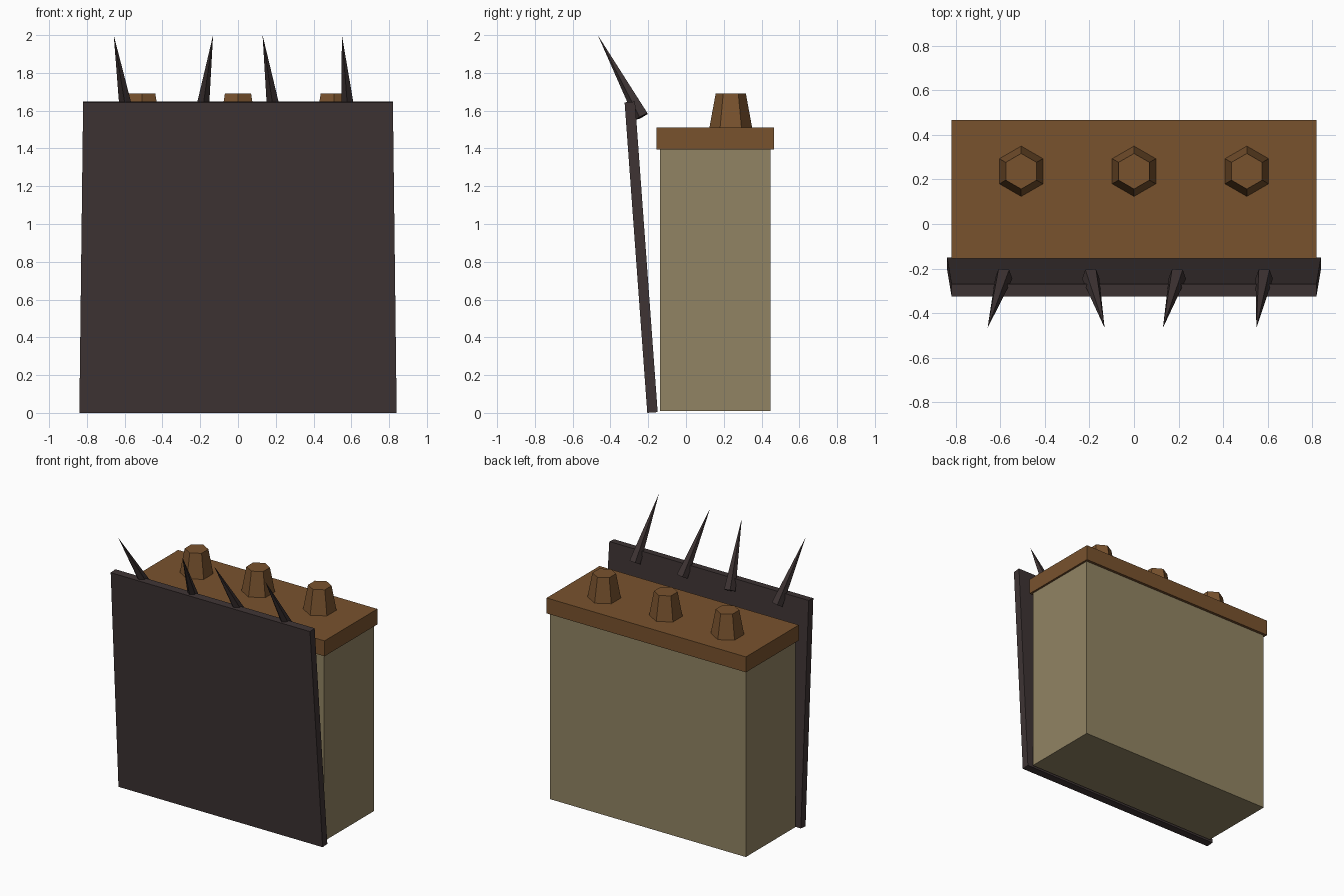
import bpy, bmesh, math
from mathutils import Vector

if "Cube" in bpy.data.objects:
    bpy.data.objects.remove(bpy.data.objects["Cube"])


def material(name, rgb):
    m = bpy.data.materials.new(name)
    m.diffuse_color = (*rgb, 1)
    m.use_nodes = True
    m.node_tree.nodes["Principled BSDF"].inputs["Base Color"].default_value = m.diffuse_color
    return m


STONE = material("tan stone", (0.285, 0.23, 0.125))
WOOD = material("brown wood", (0.19, 0.085, 0.027))
IRON = material("dark iron", (0.048, 0.034, 0.034))


def finish(name, bm, mat):
    bmesh.ops.recalc_face_normals(bm, faces=bm.faces)
    me = bpy.data.meshes.new(name)
    bm.to_mesh(me)
    bm.free()
    me.materials.append(mat)
    ob = bpy.data.objects.new(name, me)
    bpy.context.collection.objects.link(ob)


def box(name, lo, hi, mat):
    bm = bmesh.new()
    bmesh.ops.create_cube(bm, size=1)
    for v in bm.verts:
        v.co = [lo[i] + (v.co[i] + 0.5) * (hi[i] - lo[i]) for i in range(3)]
    finish(name, bm, mat)


def cone(name, base, tip, sides, r1, r2, mat, start):
    # rings are square to the axis; angle 0 points along +x
    base, tip = Vector(base), Vector(tip)
    axis = (tip - base).normalized()
    v = axis.cross(Vector((1, 0, 0))).normalized()
    u = v.cross(axis)
    bm = bmesh.new()

    def ring(c, r):
        angles = [start + i * math.tau / sides for i in range(sides)]
        return [bm.verts.new(c + r * (math.cos(a) * u + math.sin(a) * v)) for a in angles]

    low = ring(base, r1)
    bm.faces.new(low)
    high = ring(tip, r2) if r2 else [bm.verts.new(tip)] * sides
    if r2:
        bm.faces.new(high)
    for i in range(sides):
        j = (i + 1) % sides
        bm.faces.new([low[i], low[j], high[j], high[i]] if r2 else [low[i], low[j], tip_v(high)])
    finish(name, bm, mat)


def tip_v(ring):
    return ring[0]


# Wall block and its cap
box("wall_block", (-0.805, -0.138, 0.01), (0.805, 0.447, 1.4), STONE)
box("wall_cap", (-0.82, -0.155, 1.395), (0.82, 0.467, 1.51), WOOD)

# Pegs on the cap
for x in (-0.507, 0, 0.507):
    cone("cap_peg", (x, 0.237, 1.505), (x, 0.237, 1.69), 6, 0.114, 0.08, WOOD, math.pi / 2)

# Leaning front plate, slightly narrower at the top
bm = bmesh.new()
bottom = [bm.verts.new(p) for p in ((-0.84, -0.205, 0), (0.84, -0.205, 0),
                                    (0.84, -0.15, 0.004), (-0.84, -0.15, 0.004))]
top = [bm.verts.new(p) for p in ((-0.82, -0.325, 1.644), (0.82, -0.325, 1.644),
                                 (0.82, -0.27, 1.648), (-0.82, -0.27, 1.648))]
bm.faces.new(bottom)
bm.faces.new(top)
for i in range(4):
    j = (i + 1) % 4
    bm.faces.new((bottom[i], bottom[j], top[j], top[i]))
finish("front_plate", bm, IRON)

# Crooked spikes behind the plate's top edge
for base_x, tip_x in ((-0.585, -0.658), (-0.195, -0.132), (0.195, 0.13), (0.585, 0.55)):
    cone("spike", (base_x, -0.233, 1.57), (tip_x, -0.467, 2.0), 5, 0.041, 0, IRON, -math.pi / 2)
